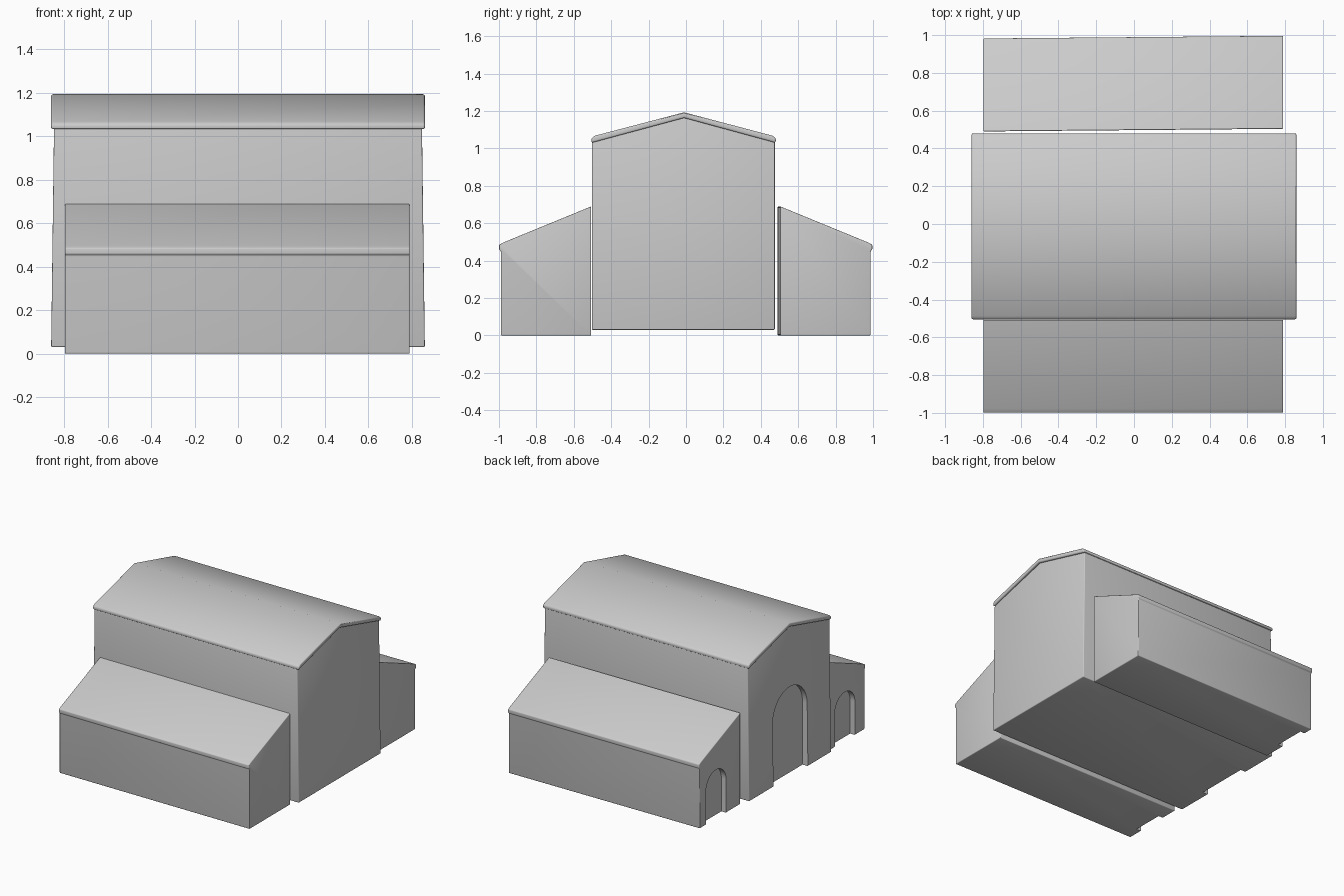
import bpy, bmesh, math

cube = bpy.data.objects.get("Cube")
if cube:
    bpy.data.objects.remove(cube, do_unlink=True)

stone = bpy.data.materials.new("light_grey")
stone.use_nodes = True
GREY = (0.6, 0.6, 0.6, 1)
stone.diffuse_color = GREY
stone.node_tree.nodes["Principled BSDF"].inputs["Base Color"].default_value = GREY


def prism(name, profile, x0, x1, taper=0.0, skew=0.0):
    """Extrude a (y, z) profile along x; ends may lean inward or skew in y."""
    bm = bmesh.new()
    rings = []
    for x, s in ((x0, -1), (x1, 1)):
        rings.append([bm.verts.new((x - s * taper * z, y + s * skew, z))
                      for y, z in profile])
    a, b = rings
    bm.faces.new(a)
    bm.faces.new(b[::-1])
    n = len(profile)
    for i in range(n):
        j = (i + 1) % n
        bm.faces.new((a[j], a[i], b[i], b[j]))
    bmesh.ops.recalc_face_normals(bm, faces=bm.faces)
    mesh = bpy.data.meshes.new(name)
    bm.to_mesh(mesh)
    bm.free()
    mesh.materials.append(stone)
    ob = bpy.data.objects.new(name, mesh)
    bpy.context.collection.objects.link(ob)
    return ob


def soften(ob, width):
    mod = ob.modifiers.new("soft_edges", "BEVEL")
    mod.width = width
    mod.segments = 3
    mod.limit_method = "ANGLE"
    mod.angle_limit = math.radians(35)


def finish(ob):
    """Apply the modifiers and smooth the rounded edges."""
    bpy.ops.object.select_all(action="DESELECT")
    ob.select_set(True)
    bpy.context.view_layer.objects.active = ob
    for mod in list(ob.modifiers):
        bpy.ops.object.modifier_apply(modifier=mod.name)
    bpy.ops.object.shade_smooth_by_angle(angle=math.radians(30))


def arch_recess(ob, y, half, spring, wall_x, depth=0.04):
    """Cut a shallow round-headed doorway into the wall at wall_x."""
    head = [(y + half * math.cos(math.pi * i / 24),
             spring + half * math.sin(math.pi * i / 24)) for i in range(25)]
    cutter = prism("arch_cutter", [(y + half, -0.1)] + head + [(y - half, -0.1)][::-1],
                   wall_x - 0.2, wall_x + depth)
    cutter.hide_render = True
    mod = ob.modifiers.new("arch", "BOOLEAN")
    mod.operation = "DIFFERENCE"
    mod.solver = "EXACT"
    mod.object = cutter
    finish(ob)
    bpy.data.objects.remove(cutter, do_unlink=True)


# Central hall with slightly battered end walls
hall = prism("central_hall", [(-0.503, 0.03), (0.475, 0.03), (0.475, 1.035),
                              (-0.01, 1.165), (-0.503, 1.035)],
             -0.86, 0.86, taper=0.013)
soften(hall, 0.006)
arch_recess(hall, -0.02, 0.205, 0.5, -0.855)

# Gabled roof slab
roof = prism("main_roof", [(-0.505, 1.03), (-0.01, 1.163), (0.48, 1.03),
                           (0.48, 1.055), (0.462, 1.068), (-0.01, 1.193),
                           (-0.487, 1.068), (-0.505, 1.055)], -0.86, 0.86)
soften(roof, 0.009)
finish(roof)

# Lean-to side wings, with a thin lip at the eaves
WING = [(0, 0), (0.483, 0), (0.483, 0.452), (0.492, 0.458),
        (0.492, 0.485), (0.47, 0.497), (0, 0.69)]
for name, side, start, skew, arch_y in (("front_wing", -1, 0.507, 0, -0.755),
                                        ("back_wing", 1, 0.497, 0.007, 0.78)):
    wing = prism(name, [(side * (start + d), z) for d, z in WING],
                 -0.797, 0.79, skew=skew)
    soften(wing, 0.006)
    arch_recess(wing, arch_y, 0.12, 0.25, -0.797)
